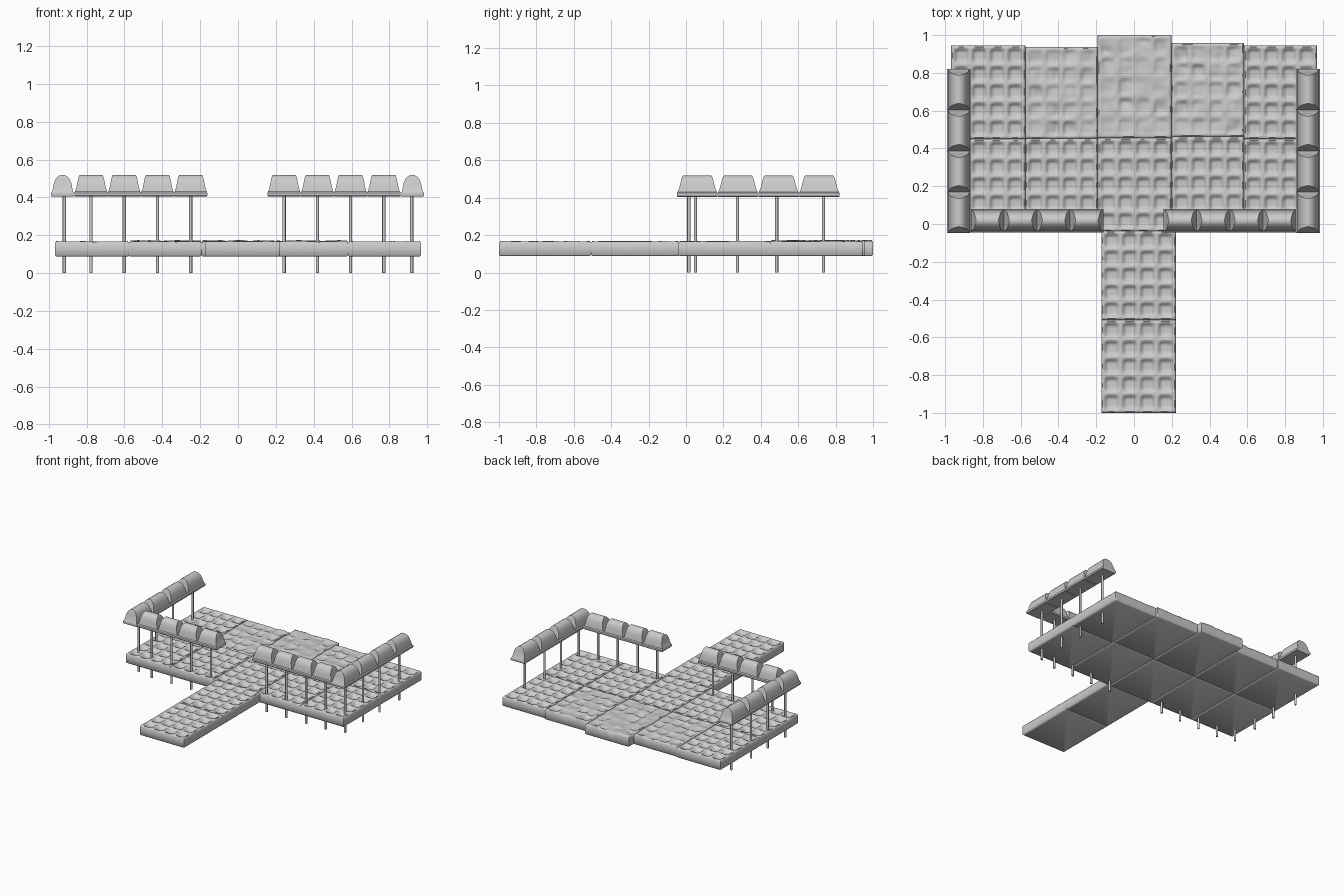
import bpy, bmesh, math
from mathutils import noise, Vector

if "Cube" in bpy.data.objects:
    bpy.data.objects.remove(bpy.data.objects["Cube"])

BOTTOM, TOP = 0.088, 0.167
COLS, ROWS, STEP = 4, 5, 10      # dents per tile, samples per dent


def finish(bm, name, angle=40):
    bmesh.ops.recalc_face_normals(bm, faces=bm.faces[:])
    mesh = bpy.data.meshes.new(name)
    bm.to_mesh(mesh)
    bm.free()
    obj = bpy.data.objects.new(name, mesh)
    bpy.context.collection.objects.link(obj)
    bpy.ops.object.select_all(action='DESELECT')
    obj.select_set(True)
    bpy.context.view_layer.objects.active = obj
    bpy.ops.object.shade_smooth_by_angle(angle=math.radians(angle))
    return obj


def smooth(t):
    t = max(0.0, min(1.0, t))
    return t * t * (3 - 2 * t)


def tile(name, x0, x1, y0, y1, wear=0.0, lift=0.0):
    """Waffle tile: dented top sheet, soft rim, straight sides, flat bottom."""
    bm = bmesh.new()
    nx, ny, rim = COLS * STEP, ROWS * STEP, 0.007
    cx, cy = (x0 + x1) / 2, (y0 + y1) / 2
    bmesh.ops.create_grid(bm, x_segments=nx, y_segments=ny, size=1)
    for v in bm.verts:
        u, w = (v.co.x + 1) / 2, (v.co.y + 1) / 2
        x = x0 + rim + u * (x1 - x0 - 2 * rim)
        y = y0 + rim + w * (y1 - y0 - 2 * rim)
        # rounded-square dent within each cell
        a, b = abs((u * COLS) % 1 - 0.5) * 2, abs((w * ROWS) % 1 - 0.5) * 2
        r = (a ** 5 + b ** 5) ** 0.2
        n = noise.noise(Vector((x * 9, y * 9, 3)))
        depth = 0.021 * smooth((0.88 - r) / 0.38)
        depth *= 1 - wear * smooth(0.75 + 0.9 * n)
        bump = (0.0025 + 0.006 * wear) * noise.noise(Vector((x * 14, y * 14, 8)))
        v.co = (x, y, TOP + lift + bump - depth)
    # rim and sides
    edges = [e for e in bm.edges if e.is_boundary]
    hx, hy = (x1 - x0) / 2, (y1 - y0) / 2
    for z, inset in ((TOP - 0.009 + lift, 0.0), (BOTTOM + 0.006, 0.0), (BOTTOM, 0.006)):
        new = bmesh.ops.extrude_edge_only(bm, edges=edges)['geom']
        edges = [g for g in new if isinstance(g, bmesh.types.BMEdge) and g.is_boundary]
        verts = {v for e in edges for v in e.verts}
        mx = max(abs(v.co.x - cx) for v in verts)
        my = max(abs(v.co.y - cy) for v in verts)
        for v in verts:
            v.co.x = cx + (v.co.x - cx) * (hx - inset) / mx
            v.co.y = cy + (v.co.y - cy) * (hy - inset) / my
            v.co.z = z
    bmesh.ops.contextual_create(bm, geom=edges)
    return finish(bm, name, 60)


# Cap outline: height, fraction of half length, half width
CAP = [(0.405, 0.97, 0.058), (0.410, 1.0, 0.0625), (0.424, 1.0, 0.0625),
       (0.430, 0.97, 0.055), (0.450, 0.89, 0.051), (0.475, 0.83, 0.046),
       (0.495, 0.785, 0.038), (0.508, 0.75, 0.028), (0.516, 0.71, 0.016),
       (0.519, 0.68, 0.005)]


def cap(name, x, y, length, along_y):
    """Arched rail block with a lip, stacked from rectangular rings."""
    bm = bmesh.new()
    rings = []
    for z, f, b in CAP:
        a = f * length / 2
        if along_y:
            a, b = b, a
        rings.append([bm.verts.new((x + i * a, y + j * b, z))
                      for i, j in ((-1, -1), (1, -1), (1, 1), (-1, 1))])
    for r, s in zip(rings, rings[1:]):
        for k in range(4):
            m = (k + 1) % 4
            bm.faces.new((r[k], r[m], s[m], s[k]))
    bm.faces.new(rings[0])
    bm.faces.new(rings[-1])
    return finish(bm, name)


def post(name, x, y):
    bm = bmesh.new()
    bmesh.ops.create_cone(bm, cap_ends=True, segments=12, radius1=0.0085,
                          radius2=0.0085, depth=0.415)
    bmesh.ops.translate(bm, vec=(x, y, 0.2075), verts=bm.verts[:])
    return finish(bm, name)


# Deck: two rows of five tiles; the back middle ones are worn
xs = [-0.968, -0.575, -0.192, 0.198, 0.582, 0.968]
backs = [0.945, 0.937, 1.0, 0.957, 0.945]
seams = [0.45, 0.452, 0.455, 0.462, 0.45]
wears = [0.0, 0.75, 0.85, 0.75, 0.0]
for i in range(5):
    tile(f"deck_front_tile_{i}", xs[i], xs[i + 1], -0.04, seams[i])
    tile(f"deck_back_tile_{i}", xs[i], xs[i + 1], seams[i], backs[i],
         wears[i], 0.003 if wears[i] else 0.0)

# Walkway
tile("walkway_near_tile", -0.173, 0.222, -1.0, -0.508)
tile("walkway_far_tile", -0.173, 0.222, -0.508, -0.036)

# Railings on both sides
for side, label in ((-1, "left"), (1, "right")):
    off = -0.003
    for i in range(4):
        fx = 0.247 + i * 0.1755
        cap(f"{label}_front_rail_cap_{i}", off + side * fx, 0.018, 0.1755, False)
        post(f"{label}_front_post_{i}", off + side * fx, 0.015)
        cap(f"{label}_side_rail_cap_{i}", off + side * 0.924, 0.06 + i * 0.2175, 0.2175, True)
        post(f"{label}_side_post_{i}", side * 0.918, (0.05, 0.275, 0.485, 0.735)[i])
